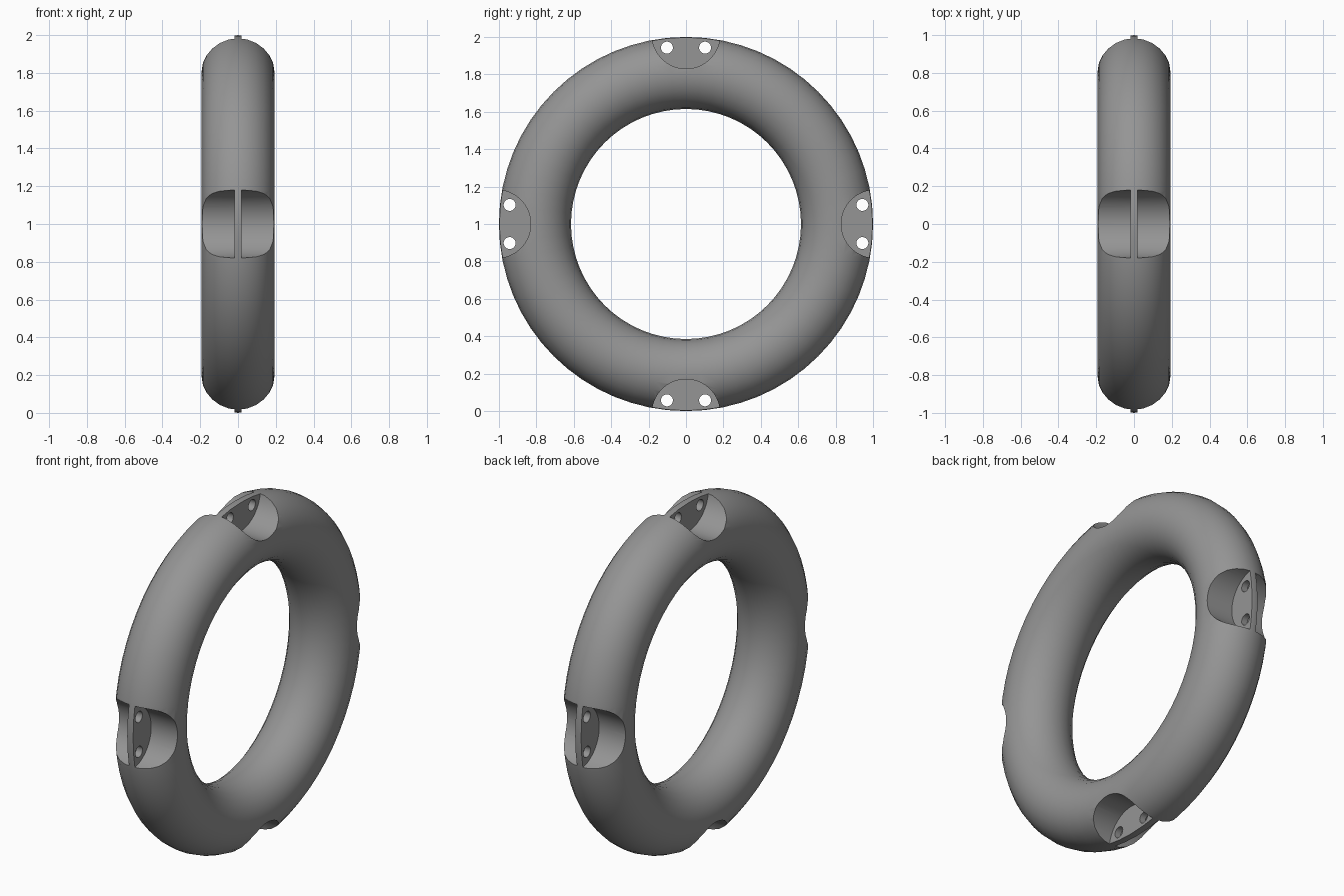
import bpy, bmesh
from math import pi
from mathutils import Matrix

if "Cube" in bpy.data.objects:
    bpy.data.objects.remove(bpy.data.objects["Cube"])

CENTRE = Matrix.Translation((0, 0, 1))
MAJOR, MINOR = 0.8075, 0.1925
FIN = 0.019  # half thickness of the rope webs


def cutter(name, cylinders, segments):
    """One object holding x-axis cylinders (x0, x1, y, z, r), repeated every quarter turn."""
    bm = bmesh.new()
    for q in range(4):
        turn = Matrix.Rotation(q * pi / 2, 4, 'X')
        for x0, x1, y, z, r in cylinders:
            place = Matrix.Translation(((x0 + x1) / 2, y, z)) @ Matrix.Rotation(pi / 2, 4, 'Y')
            bmesh.ops.create_cone(bm, cap_ends=True, segments=segments, radius1=r, radius2=r,
                                  depth=x1 - x0, matrix=CENTRE @ turn @ place)
    mesh = bpy.data.meshes.new(name)
    bm.to_mesh(mesh)
    bm.free()
    obj = bpy.data.objects.new(name, mesh)
    bpy.context.collection.objects.link(obj)
    obj.hide_render = True
    return obj


# Ring body
bpy.ops.mesh.primitive_torus_add(major_radius=MAJOR, minor_radius=MINOR, major_segments=64,
                                 minor_segments=24, location=(0, 0, 1), rotation=(0, pi / 2, 0))
ring = bpy.context.object
ring.name = "ring"
bpy.ops.object.transform_apply(location=True, rotation=True, scale=True)

# Dark grey
dark_grey = bpy.data.materials.new("dark_grey")
dark_grey.diffuse_color = (0.3, 0.3, 0.3, 1)
dark_grey.use_nodes = True
dark_grey.node_tree.nodes["Principled BSDF"].inputs["Base Color"].default_value = dark_grey.diffuse_color
ring.data.materials.append(dark_grey)

# Scooped pockets on both sides of each web, then two rope holes through each web
pockets = cutter("pocket_cutter", [(FIN, 0.3, 0, 1.012, 0.182),
                                   (-0.3, -FIN, 0, 1.012, 0.182)], 64)
holes = cutter("hole_cutter", [(-0.1, 0.1, s * 0.102, 0.943, 0.032) for s in (-1, 1)], 32)
for tool in (pockets, holes):
    tool.data.materials.append(dark_grey)
    mod = ring.modifiers.new(tool.name, 'BOOLEAN')
    mod.operation = 'DIFFERENCE'
    mod.solver = 'EXACT'
    mod.object = tool
    bpy.context.view_layer.objects.active = ring
    bpy.ops.object.modifier_apply(modifier=mod.name)
    bpy.data.objects.remove(tool)

bpy.ops.object.select_all(action='DESELECT')
ring.select_set(True)
bpy.ops.object.shade_smooth_by_angle(angle=pi / 6)
